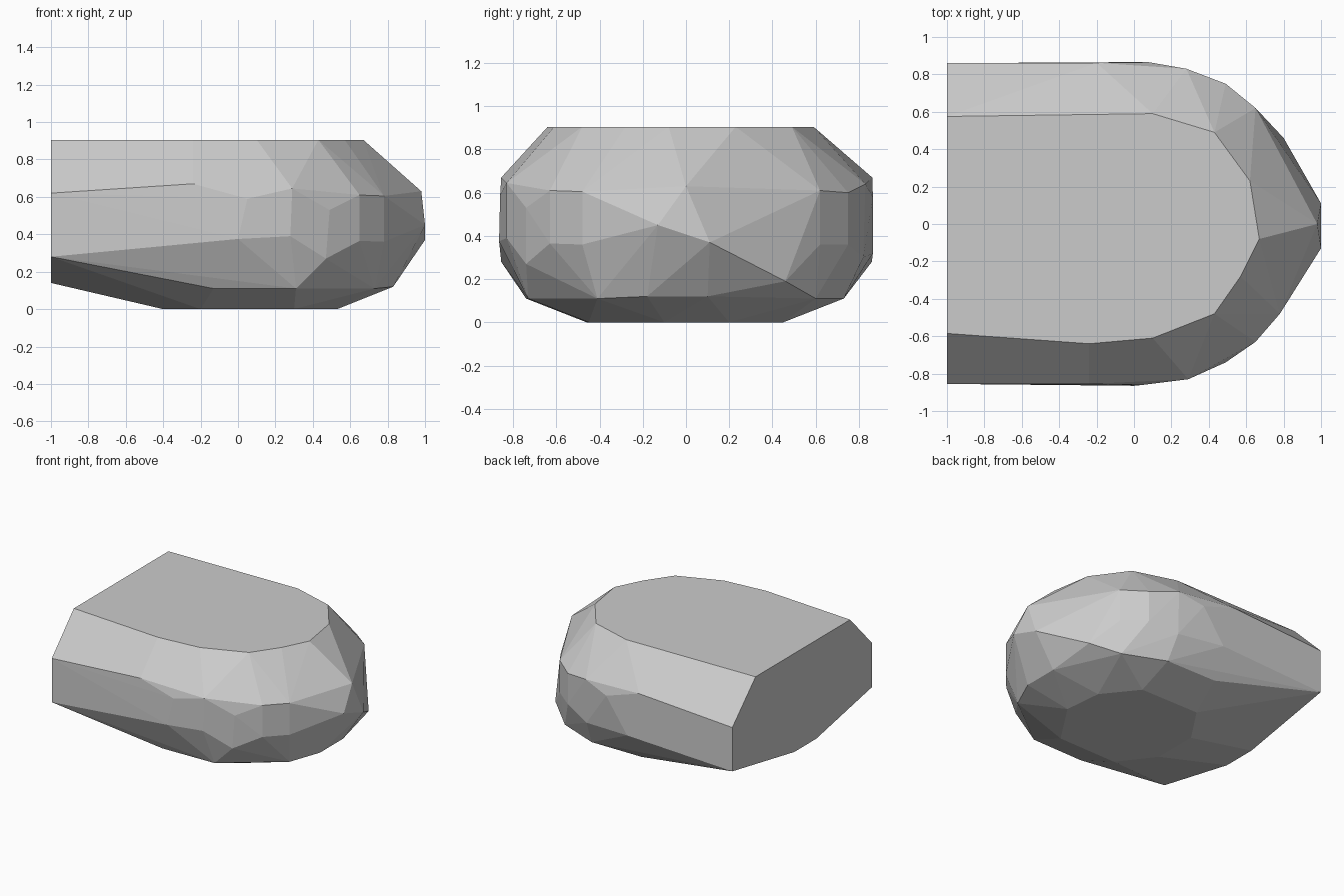
import bpy
import bmesh

if "Cube" in bpy.data.objects:
    bpy.data.objects.remove(bpy.data.objects["Cube"], do_unlink=True)

grey = bpy.data.materials.new("stone grey")
grey.use_nodes = True
grey.diffuse_color = (0.6, 0.6, 0.6, 1)
grey.node_tree.nodes["Principled BSDF"].inputs["Base Color"].default_value = (0.6, 0.6, 0.6, 1)

# Flat top rim
top = [(x, y, 0.905) for x, y in (
    (-1, .575), (.1, .59), (.43, .49), (.62, .23), (.67, -.08),
    (.57, -.28), (.43, -.48), (.1, -.61), (-.24, -.64), (-1, -.585))]

# Flat underside
base = [(x, y, 0) for x, y in (
    (-.4, -.2), (-.2, -.46), (.3, -.45), (.53, -.1),
    (.5, .2), (.3, .45), (-.2, .45), (-.4, .15))]

# Cut end, lower corners
cut_end = [(-1, .86, .62), (-1, .86, .28), (-1, .1, .14),
           (-1, -.17, .14), (-1, -.855, .28), (-1, -.855, .62)]

# Rounded nose
nose = [(.98, 0, .63), (1, -.13, .45), (1, .11, .37),
        (.83, -.18, .12), (.83, .1, .12), (.8, .46, .19), (.73, -.41, .11)]

# Bulging flanks
front_side = [(-.24, -.855, .67), (.05, -.86, .59), (.29, -.83, .645),
              (.49, -.74, .53), (.65, -.63, .61), (.78, -.48, .605),
              (-.28, -.86, .4), (0, -.865, .375), (.28, -.83, .39),
              (.47, -.74, .27), (.65, -.63, .365), (.78, -.48, .36),
              (.31, -.73, .11), (-.13, -.74, .11)]
back_side = [(-.2, .862, .67), (.08, .865, .58), (.28, .83, .64),
             (.49, .75, .6), (.65, .62, .61), (-.1, .865, .32),
             (.28, .82, .3), (.49, .75, .36), (.65, .62, .36),
             (.62, .6, .11), (.3, .73, .11), (-.13, .73, .11)]

# Faceted boulder: tight skin around the rims
bm = bmesh.new()
for p in top + base + cut_end + nose + front_side + back_side:
    bm.verts.new(p)
result = bmesh.ops.convex_hull(bm, input=bm.verts)
spare = {g for g in result["geom_interior"] + result["geom_unused"]
         if isinstance(g, bmesh.types.BMVert)}
bmesh.ops.delete(bm, geom=list(spare), context="VERTS")
bmesh.ops.dissolve_limit(bm, angle_limit=0.02, verts=bm.verts, edges=bm.edges)
bmesh.ops.recalc_face_normals(bm, faces=bm.faces)

mesh = bpy.data.meshes.new("boulder")
bm.to_mesh(mesh)
bm.free()
mesh.materials.append(grey)
boulder = bpy.data.objects.new("boulder", mesh)
bpy.context.collection.objects.link(boulder)
